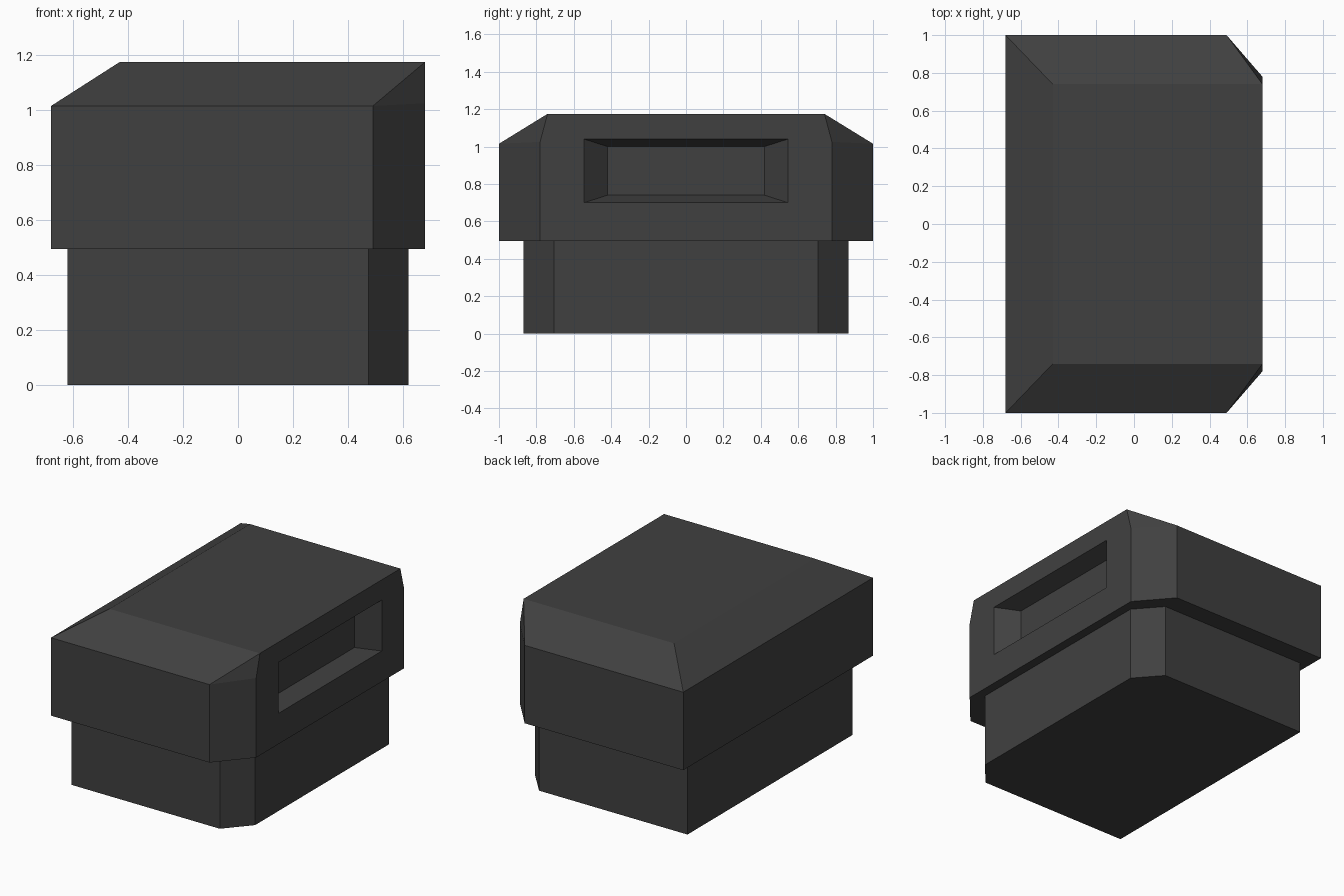
import bpy
import bmesh

if "Cube" in bpy.data.objects:
    bpy.data.objects.remove(bpy.data.objects["Cube"], do_unlink=True)

charcoal = bpy.data.materials.new("charcoal")
charcoal.use_nodes = True
COLOUR = (0.051, 0.051, 0.051, 1)
charcoal.diffuse_color = COLOUR
charcoal.node_tree.nodes["Principled BSDF"].inputs["Base Color"].default_value = COLOUR


def hull_part(name, points):
    """Flat-faced convex part wrapped around its corner points."""
    bm = bmesh.new()
    verts = [bm.verts.new(p) for p in points]
    bmesh.ops.convex_hull(bm, input=verts)
    bmesh.ops.dissolve_limit(bm, angle_limit=0.01, verts=bm.verts[:], edges=bm.edges[:])
    bmesh.ops.recalc_face_normals(bm, faces=bm.faces[:])
    mesh = bpy.data.meshes.new(name)
    bm.to_mesh(mesh)
    bm.free()
    mesh.materials.append(charcoal)
    obj = bpy.data.objects.new(name, mesh)
    bpy.context.collection.objects.link(obj)
    return obj


def both_sides(points):
    """Mirror corner points across the y = 0 plane."""
    return [(x, s * y, z) for x, y, z in points for s in (1, -1)]


SEAM = 0.495

# Base block with two chamfered upright corners
base_outline = [(-0.62, 0.87), (0.475, 0.87), (0.62, 0.705)]
hull_part("base", both_sides([(x, y, z) for x, y in base_outline for z in (0, SEAM)]))

# Wider upper block, with three sloped sides and chamfered corners
upper = hull_part("upper_body", both_sides([
    (-0.68, 1, SEAM), (0.49, 1, SEAM), (0.68, 0.78, SEAM),
    (-0.68, 1, 1.015), (0.49, 1, 1.015), (0.68, 0.78, 1.025),
    (-0.43, 0.74, 1.175), (0.68, 0.74, 1.175),
]))

# Tapered recess in the straight side
cutter = hull_part("recess_cutter", both_sides([
    (0.565, 0.42, 0.74), (0.565, 0.42, 1.0),
    (0.795, 0.67, 0.66), (0.795, 0.67, 1.08),
]))
cutter.hide_render = True
recess = upper.modifiers.new("recess", "BOOLEAN")
recess.operation = "DIFFERENCE"
recess.solver = "EXACT"
recess.object = cutter
bpy.context.view_layer.objects.active = upper
bpy.ops.object.modifier_apply(modifier=recess.name)
bpy.data.objects.remove(cutter, do_unlink=True)
